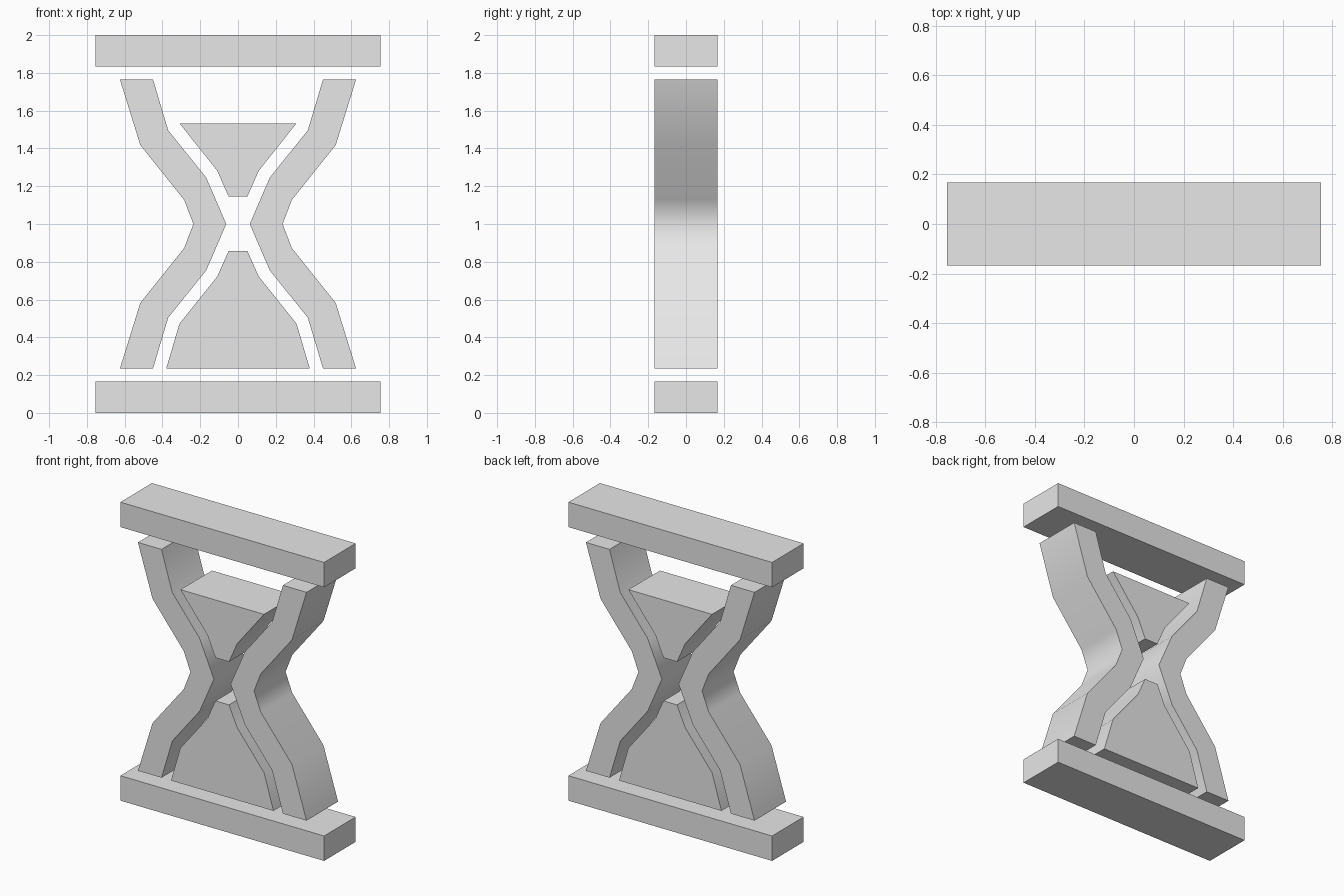
import bpy, bmesh, math

cube = bpy.data.objects.get("Cube")
if cube:
    bpy.data.objects.remove(cube, do_unlink=True)

DEPTH = 0.334

grey = bpy.data.materials.new("light_grey")
grey.use_nodes = True
grey.diffuse_color = (0.8, 0.8, 0.8, 1)
grey.node_tree.nodes["Principled BSDF"].inputs["Base Color"].default_value = (0.8, 0.8, 0.8, 1)


def slab(name, outline):
    """Extrude an (x, z) outline through the depth of the icon."""
    bm = bmesh.new()
    face = bm.faces.new([bm.verts.new((x, -DEPTH / 2, z)) for x, z in outline])
    new = bmesh.ops.extrude_face_region(bm, geom=[face])["geom"]
    bmesh.ops.translate(bm, vec=(0, DEPTH, 0),
                        verts=[v for v in new if isinstance(v, bmesh.types.BMVert)])
    bmesh.ops.recalc_face_normals(bm, faces=bm.faces)
    mesh = bpy.data.meshes.new(name)
    bm.to_mesh(mesh)
    bm.free()
    mesh.materials.append(grey)
    obj = bpy.data.objects.new(name, mesh)
    bpy.context.collection.objects.link(obj)
    bpy.ops.object.select_all(action='DESELECT')
    obj.select_set(True)
    bpy.context.view_layer.objects.active = obj
    bpy.ops.object.shade_smooth_by_angle(angle=math.radians(50))
    return obj


def mirror_x(half):
    return half + [(-x, z) for x, z in reversed(half)]


def mirror_z(half):
    """Complete a half path that ends on the waist at z = 1."""
    return half + [(x, 2 - z) for x, z in reversed(half[:-1])]


# End bars
for name, low, high in (("bottom_bar", 0, 0.167), ("top_bar", 1.833, 2)):
    slab(name, mirror_x([(0.755, low), (0.755, high)]))

# Curved glass walls
outer = mirror_z([(0.625, 0.235), (0.517, 0.583), (0.285, 0.873), (0.236, 1)])
inner = mirror_z([(0.45, 0.235), (0.37, 0.503), (0.168, 0.755), (0.062, 1)])
wall = outer + inner[::-1]
slab("left_wall", wall)
slab("right_wall", [(-x, z) for x, z in wall])

# Sand in the two bulbs
slab("lower_sand", mirror_x([(0.38, 0.235), (0.31, 0.472), (0.11, 0.722), (0.05, 0.857)]))
slab("upper_sand", mirror_x([(0.05, 1.146), (0.11, 1.282), (0.31, 1.533)]))
